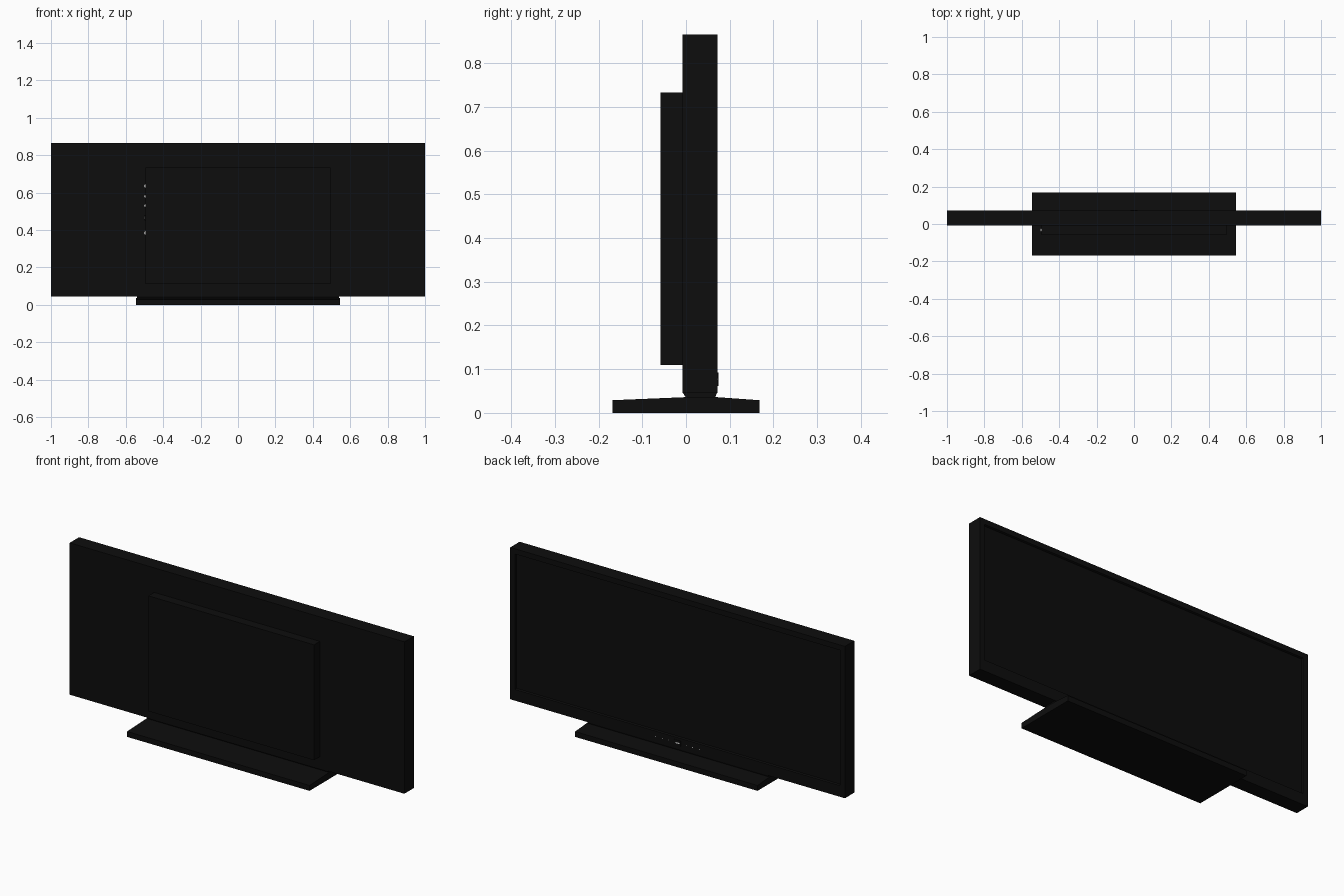
import bpy
import bmesh

cube = bpy.data.objects.get("Cube")
if cube:
    bpy.data.objects.remove(cube, do_unlink=True)


def material(name, rgb):
    m = bpy.data.materials.new(name)
    m.use_nodes = True
    m.diffuse_color = (*rgb, 1)
    m.node_tree.nodes["Principled BSDF"].inputs["Base Color"].default_value = (*rgb, 1)
    return m


black = material("black plastic", (0.004, 0.004, 0.004))
glass = material("dark screen", (0.0035, 0.0035, 0.0035))
white = material("white marking", (0.8, 0.8, 0.8))


def finish(name, bm, *mats):
    bmesh.ops.recalc_face_normals(bm, faces=bm.faces[:])
    mesh = bpy.data.meshes.new(name)
    bm.to_mesh(mesh)
    bm.free()
    for m in mats:
        mesh.materials.append(m)
    ob = bpy.data.objects.new(name, mesh)
    bpy.context.collection.objects.link(ob)
    return ob


def box(name, lo, hi, mat):
    bm = bmesh.new()
    bmesh.ops.create_cube(bm, size=1)
    for v in bm.verts:
        v.co = [(a + b) / 2 + c * (b - a) for a, b, c in zip(lo, hi, v.co)]
    return finish(name, bm, mat)


def extrude_profile(name, points, half_width, mat):
    """Extrude a closed y-z outline along x."""
    bm = bmesh.new()
    face = bm.faces.new([bm.verts.new((-half_width, y, z)) for y, z in points])
    new = bmesh.ops.extrude_face_region(bm, geom=[face])["geom"]
    verts = [g for g in new if isinstance(g, bmesh.types.BMVert)]
    bmesh.ops.translate(bm, verts=verts, vec=(2 * half_width, 0, 0))
    return finish(name, bm, mat)


# Display housing, with the screen sunk into a bezel
BACK, FACE, LOW, HIGH = -0.008, 0.072, 0.045, 0.865
housing = box("display_housing", (-1, BACK, LOW), (1, FACE, HIGH), black)
housing.data.materials.append(glass)
bm = bmesh.new()
bm.from_mesh(housing.data)
screen = max(bm.faces, key=lambda f: f.calc_center_median().y)
bmesh.ops.inset_region(bm, faces=[screen], thickness=0.04)
for v in screen.verts:
    if v.co.z < 0.4:
        v.co.z = 0.105
bmesh.ops.inset_region(bm, faces=[screen], thickness=0.004, depth=-0.01)
screen.material_index = 1
bm.to_mesh(housing.data)
bm.free()

# Electronics cover on the other side
box("rear_cover", (-0.495, -0.058, 0.11), (0.495, BACK, 0.733), black)

# Stand: wedge-topped foot and low neck with tapered lower edge
extrude_profile("stand_base", [(-0.168, 0), (0.168, 0), (0.168, 0.029), (0.07, 0.036),
                               (0, 0.036), (-0.168, 0.029)], 0.545, black)
extrude_profile("stand_neck", [(0, 0.034), (0.066, 0.034), (0.071, 0.046), (-0.007, 0.046)],
                0.54, black)

# Sockets along the side of the cover
for i, (z, h) in enumerate([(0.635, 0.022), (0.58, 0.016), (0.53, 0.016),
                            (0.465, 0.03), (0.385, 0.022)]):
    box(f"side_socket_{i + 1}", (-0.501, -0.04, z - h / 2), (-0.494, -0.025, z + h / 2),
        white if i != 3 else black)
    box(f"socket_mark_{i + 1}", (-0.502, -0.035, z - h / 4), (-0.495, -0.03, z + h / 4), white)

# Control strip below the screen: centre button and small marks
box("centre_button", (-0.02, 0.071, 0.062), (0.02, 0.074, 0.092), black)
box("power_light", (-0.012, 0.0735, 0.074), (0.012, 0.0745, 0.08), white)
for side in (-1, 1):
    for i, x in enumerate((0.055, 0.09, 0.13)):
        box(f"{'left' if side > 0 else 'right'}_control_mark_{i + 1}",
            (side * x - 0.002, 0.0715, 0.075), (side * x + 0.002, 0.0735, 0.079), white)
